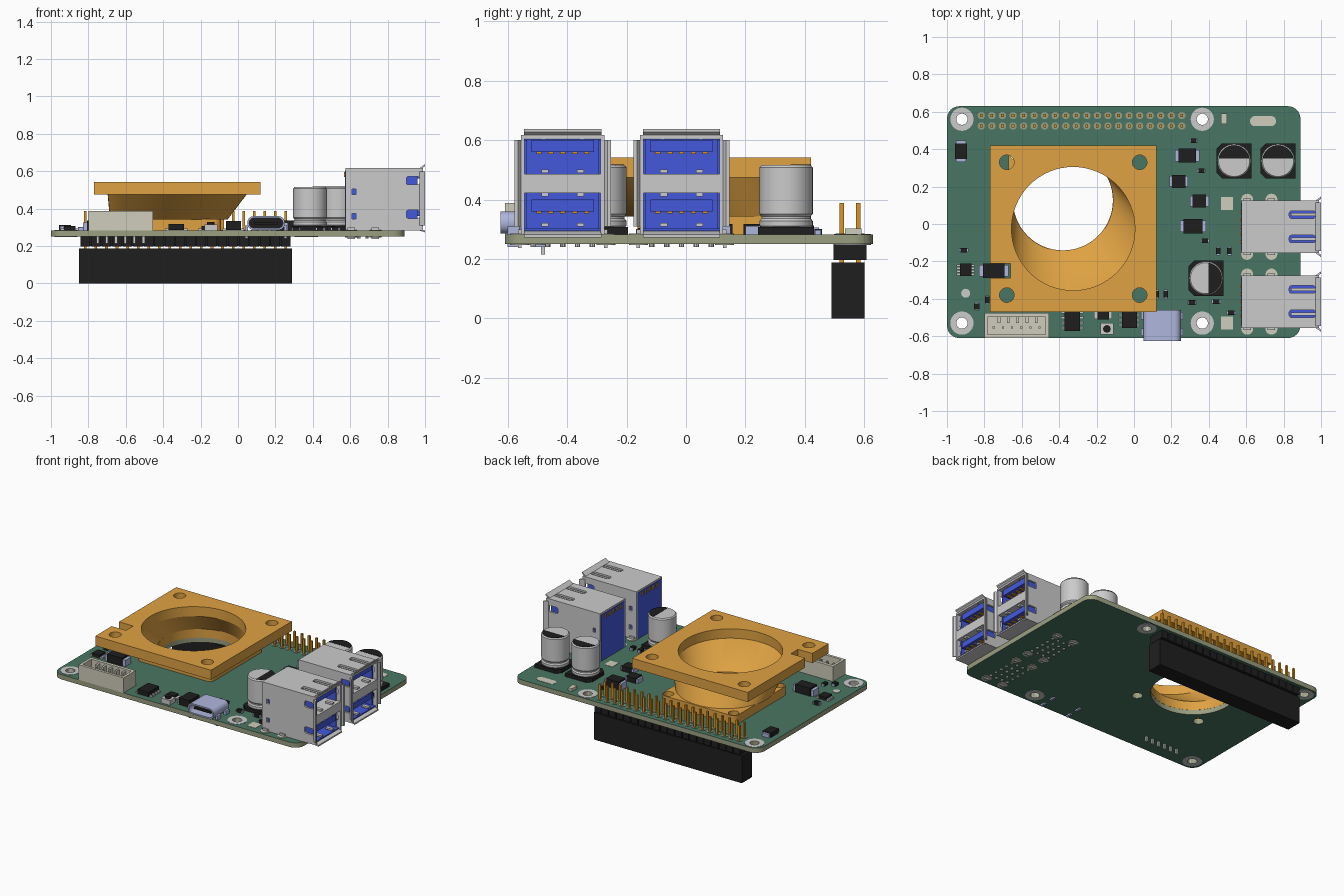
import bpy, bmesh, math
from mathutils import Matrix

if "Cube" in bpy.data.objects:
    bpy.data.objects.remove(bpy.data.objects["Cube"])

def mat(name, r, g, b):
    m = bpy.data.materials.new(name)
    m.diffuse_color = (r ** 2.2, g ** 2.2, b ** 2.2, 1)
    m.use_nodes = True
    m.node_tree.nodes["Principled BSDF"].inputs["Base Color"].default_value = m.diffuse_color
    return m

GREEN = mat("green", .29, .46, .39)
OLIVE = mat("olive", .60, .62, .50)
ORANGE = mat("orange", .87, .63, .27)
BLACK = mat("black", .14, .14, .14)
BLUE = mat("blue", .27, .35, .86)
SILVER = mat("silver", .73, .73, .73)
GOLD = mat("gold", .85, .58, .15)
CREAM = mat("cream", .81, .80, .73)
LAV = mat("lavender", .68, .71, .86)
T, U = .283, .25          # top and underside of the board

def finish(name, bm, m):
    bmesh.ops.recalc_face_normals(bm, faces=bm.faces)
    me = bpy.data.meshes.new(name)
    bm.to_mesh(me)
    bm.free()
    me.materials.append(m)
    ob = bpy.data.objects.new(name, me)
    bpy.context.collection.objects.link(ob)
    return ob

def boxes(name, items, m):
    """items: (x0, x1, y0, y1, z0, z1)"""
    bm = bmesh.new()
    for a, b, c, d, e, f in items:
        M = Matrix.Translation(((a + b) / 2, (c + d) / 2, (e + f) / 2)) @ Matrix.Diagonal((b - a, d - c, f - e, 1))
        bmesh.ops.create_cube(bm, size=1, matrix=M)
    return finish(name, bm, m)

def discs(name, pts, z0, z1, m, n=20):
    """pts: (x, y, radius)"""
    bm = bmesh.new()
    for x, y, r in pts:
        bmesh.ops.create_cone(bm, cap_ends=True, segments=n, radius1=r, radius2=r, depth=z1 - z0,
                              matrix=Matrix.Translation((x, y, (z0 + z1) / 2)))
    return finish(name, bm, m)

def loft(name, rings, m, n=64, closed=False):
    """rings: (cx, cy, radius, z)"""
    bm = bmesh.new()
    vs = [[bm.verts.new((x + r * math.cos(2 * math.pi * i / n), y + r * math.sin(2 * math.pi * i / n), z))
           for i in range(n)] for x, y, r, z in rings]
    pairs = list(zip(vs, vs[1:])) + ([(vs[-1], vs[0])] if closed else [])
    for a, b in pairs:
        for i in range(n):
            j = (i + 1) % n
            bm.faces.new((a[i], a[j], b[j], b[i]))
    if not closed:
        bm.faces.new(vs[0])
        bm.faces.new(vs[-1])
    return finish(name, bm, m)

def circle(x, y, r, n=32):
    return [(x + r * math.cos(2 * math.pi * i / n), y + r * math.sin(2 * math.pi * i / n)) for i in range(n)]

def rect(x0, x1, y0, y1, r=0, n=6):
    if not r:
        return [(x0, y0), (x1, y0), (x1, y1), (x0, y1)]
    out = []
    for k, (x, y) in enumerate([(x1 - r, y1 - r), (x0 + r, y1 - r), (x0 + r, y0 + r), (x1 - r, y0 + r)]):
        out += [(x + r * math.cos(math.pi / 2 * (k + i / n)), y + r * math.sin(math.pi / 2 * (k + i / n)))
                for i in range(n + 1)]
    return out

def plate(name, outlines, z0, z1, m, upright=False):
    """Flat plate with holes. upright: outlines lie in x-z, z0..z1 then run along y."""
    cu = bpy.data.curves.new(name, 'CURVE')
    cu.dimensions, cu.fill_mode, cu.extrude = '2D', 'BOTH', (z1 - z0) / 2
    for o in outlines:
        s = cu.splines.new('POLY')
        s.points.add(len(o) - 1)
        for p, (x, y) in zip(s.points, o):
            p.co = (x, y, 0, 1)
        s.use_cyclic_u = True
    tmp = bpy.data.objects.new("tmp", cu)
    bpy.context.collection.objects.link(tmp)
    me = bpy.data.meshes.new_from_object(tmp.evaluated_get(bpy.context.evaluated_depsgraph_get()))
    bpy.data.objects.remove(tmp)
    bm = bmesh.new()
    bm.from_mesh(me)
    bmesh.ops.remove_doubles(bm, verts=bm.verts, dist=1e-5)
    for f in bm.faces:
        f.material_index = 0
    mid = (z0 + z1) / 2
    M = Matrix.Translation((0, mid, 0)) @ Matrix.Rotation(math.pi / 2, 4, 'X') if upright else Matrix.Translation((0, 0, mid))
    bmesh.ops.transform(bm, matrix=M, verts=bm.verts)
    return finish(name, bm, m)

# circuit board: green faces, olive edge
mounts = [(x, y) for x in (-.92, .365) for y in (-.53, .56)]
DX, DY = -.38, .126       # lower duct centre
screws = [(DX + a, DY + b) for a in (-.25, .25) for b in (-.25, .25)]
board = plate("board", [rect(-1, .89, -.61, .63, .067), circle(DX, DY, .268, 64)]
              + [circle(x, y, .03) for x, y in mounts] + [circle(x, y, .033) for x, y in screws], U, T, GREEN)
board.data.materials.append(OLIVE)
for f in board.data.polygons:
    f.material_index = 0 if abs(f.normal.z) > .5 else 1
for i, (x, y) in enumerate(mounts):
    plate(f"mount_ring_{i}", [circle(x, y, .062), circle(x, y, .03)], U - .002, T + .002, SILVER)

# fan duct: wide top flange, skewed funnel, small base flange
TX, TY = -.325, -.025
top = [(-.77, -.47), (.12, -.47), (.12, .42), (-.77, .42), (-.77, -.21), (-.66, -.21), (-.66, -.29), (-.77, -.29)]
plate("duct_top_flange", [top, circle(TX, TY, .33, 64)]
      + [circle(TX + a, TY + b, .039) for a in (-.355, .355) for b in (-.355, .355)], .475, .542, ORANGE)
loft("duct_funnel", [(TX, TY, .33, .477), (TX, TY, .372, .477), (DX + .01, DY - .03, .315, .343), (DX, DY, .267, .343)],
     ORANGE, closed=True)
plate("duct_base_flange", [rect(DX - .29, DX + .29, DY - .29, DY + .29, .04), circle(DX, DY, .267, 64)]
      + [circle(x, y, .033) for x, y in screws], T, .345, ORANGE)

# pin header and socket
px = [-.816 + i * .0564 for i in range(20)]
pins = [(x, y) for x in px for y in (.524, .58)]
boxes("header_pins", [(x - .007, x + .007, y - .007, y + .007, .15, .388) for x, y in pins], GOLD)
discs("header_pads", [(x, y, .02) for x, y in pins], T, T + .003, OLIVE, 16)
boxes("header_socket", [(-.85, .29, .49, .60, 0, .188)], BLACK)
boxes("header_spacer", [(x - .025, x + .025, .497, .607, .197, U) for x in px]
      + [(-.84, .28, .51, .595, .2, U)], BLACK)

# stacked USB ports
for k, cy in enumerate((-.415, -.015)):
    n = f"usb_{k}_"
    plate(n + "shell_top", [rect(.575, .99, cy - .14, cy + .14)]
          + [rect(.83, .97, cy + s - .02, cy + s + .02, .012) for s in (-.065, .065)], .605, .617, SILVER)
    side = [rect(.575, .99, T, .617)] + [rect(.9, .97, z - .022, z + .022, .012) for z in (.37, .55)] \
        + [rect(.61, .63, z - .015, z + .015) for z in (.36, .49)]
    for s in (-1, 1):
        plate(f"{n}shell_side_{s}", side, cy + s * .134 - .006, cy + s * .134 + .006, SILVER, True)
        plate(f"{n}side_lip_{s}", [[(.97, cy + s * .14), (1, cy + s * .162), (1, cy + s * .15), (.975, cy + s * .13)]],
              .31, .60, SILVER)
    plate(n + "top_lip", [[(.97, .617), (1, .638), (1, .628), (.975, .605)]], cy - .13, cy + .13, SILVER, True)
    plate(n + "bottom_lip", [[(.89, T), (.97, T), (1, T - .01), (1, T), (.97, .295), (.89, .295)]],
          cy - .13, cy + .13, SILVER, True)
    boxes(n + "core", [(.573, .74, cy - .128, cy + .128, T, .604)]
          + [(.74, .97, cy - .105, cy + .105, z, z + .04) for z in (.36, .56)]
          + [(.74, .96, cy + s * .124 - .004, cy + s * .124 + .004, .295, .60) for s in (-1, 1)]
          + [(.74, .98, cy - .128, cy + .128, .295, .303)], BLUE)
    boxes(n + "middle_band", [(.74, .99, cy - .128, cy + .128, .423, .487)], SILVER)
    boxes(n + "springs", [(.84, .985, cy + s - .008, cy + s + .008, .602, .612) for s in (-.065, .065)]
          + [(.93, .98, cy + s - .012, cy + s + .012, z, z + .012) for s in (-.06, .06) for z in (.31, .49, .411)], SILVER)
    boxes(n + "contacts", [(.75, .95, cy + s * .04 - .009, cy + s * .04 + .009, z - .006, z)
                           for s in (-2, -1, 0, 1, 2) for z in (.36, .56)]
          + [(.567, .575, cy + s * .04 - .008, cy + s * .04 + .008, .57, .595) for s in (-2, -1, 0, 1, 2)], GOLD)
    tabs = [(x, cy + s) for x in (.605, .735) for s in (-.145, .145)]
    discs(n + "tab_pads", [(x, y, .032) for x, y in tabs], U - .003, T + .003, CREAM)
    boxes(n + "tabs", [(x - .02, x + .02, y - .006, y + .006, .238, .30) for x, y in tabs], SILVER)
    discs(n + "solder_tips", [(.6 + r * .045, cy + s * .05, .009) for r in range(4) for s in (-2, -1, 0, 1, 2)],
          .24, T, SILVER, 8)

# electrolytic capacitors: chamfered base, crimped can, dark half on top
for k, (x, y, turn) in enumerate([(.535, .337, 90), (.77, .337, 90), (.385, -.29, 0)]):
    h, c = .094, .03
    plate(f"capacitor_{k}_base", [[(x - h + c, y - h), (x + h, y - h), (x + h, y + h), (x - h + c, y + h),
                                   (x - h, y + h - c), (x - h, y - h + c)]], T, .308, BLACK)
    loft(f"capacitor_{k}_can", [(x, y, r, z) for r, z in [(.084, .305), (.09, .312), (.09, .328), (.083, .336), (.083, .344),
                                (.09, .352), (.09, .508), (.083, .516)]], SILVER, 40)
    seg = [math.radians(turn - 80 + i * 8) for i in range(21)]
    plate(f"capacitor_{k}_mark", [[(x + .083 * math.cos(a), y + .083 * math.sin(a)) for a in seg]], .515, .518, BLACK)

# white cable connector
x0, x1, y0, y1 = -.80, -.455, -.61, -.475
boxes("cable_connector", [(x0, x1, y0, y1, T, .305), (x0, x1, y1 - .022, y1, T, .388), (x0, x0 + .018, y0, y1, T, .388),
                          (x1 - .018, x1, y0, y1, T, .388), (x0, x1, y0, y0 + .018, T, .388)]
      + [(x0 + .07 + i * .05, x0 + .085 + i * .05, -.53, -.49, .30, .375) for i in range(5)], CREAM)
cx = [x0 + .05 + i * .049 for i in range(6)]
boxes("cable_connector_pins", [(x - .006, x + .006, -.56, -.548, .30, .37) for x in cx]
      + [(x - .007, x + .007, -.488, -.474, .215, T) for x in cx], SILVER)

# USB-C style power socket
plate("power_socket_shell", [rect(.05, .25, T + .003, .36, .034), rect(.06, .24, T + .013, .35, .026)], -.625, -.46, LAV, True)
plate("power_socket_back", [rect(.055, .245, T + .008, .355, .03)], -.5, -.462, BLACK, True)
boxes("power_socket_tongue", [(.085, .215, -.605, -.49, .315, .33)], BLACK)
boxes("power_socket_feet", [(x - .008, x + .008, y - .02, y + .02, .24, .31) for x in (.045, .255) for y in (-.58, -.49)], LAV)

# surface-mount parts: (x, y, length along x, length along y, height)
smd = [(-.925, .39, .065, .115, .03), (.285, .365, .13, .075, .055), (.24, .228, .10, .07, .035), (.35, .122, .10, .07, .035),
       (.315, -.012, .14, .075, .055), (.32, .445, .04, .025, .018), (.36, .285, .045, .025, .022), (.38, -.09, .045, .025, .022),
       (.45, -.145, .025, .045, .022), (.51, -.145, .025, .045, .022), (-.91, -.14, .05, .025, .022), (-.75, -.25, .16, .075, .055),
       (-.785, -.405, .025, .045, .018), (-.84, -.44, .03, .045, .02), (.17, -.375, .025, .05, .02), (.12, -.375, .025, .05, .02),
       (.31, -.42, .05, .025, .02), (.44, -.415, .05, .025, .02), (.52, -.475, .05, .025, .02)]
body, ends = [], []
for x, y, w, d, h in smd:
    a, b = w / 2, d / 2
    ex, ey = (a, b * .8) if w > d else (a * .8, b)
    bx, by = (a * .72, b) if w > d else (a, b * .72)
    body.append((x - bx, x + bx, y - by, y + by, T, T + h))
    ends.append((x - ex, x + ex, y - ey, y + ey, T, T + h * .8))
boxes("chip_part_bodies", body, BLACK)
boxes("chip_part_terminals", ends, LAV)

# integrated circuits with leads, and a push button
ics = [(-.33, -.515, .085, .115, .035), (-.90, -.245, .06, .065, .025), (-.025, -.50, .08, .11, .05), (-.165, -.485, .06, .05, .025)]
boxes("integrated_circuits", [(x - w / 2, x + w / 2, y - d / 2, y + d / 2, T + .003, T + h) for x, y, w, d, h in ics], BLACK)
boxes("circuit_leads", [(x - w / 2 - .018, x + w / 2 + .018, y + d * t - .006, y + d * t + .006, T, T + .012)
                        for x, y, w, d, h in ics for t in (-.36, -.12, .12, .36)], SILVER)
boxes("push_button", [(-.18, -.11, -.592, -.53, T, .315)], SILVER)
discs("push_button_cap", [(-.145, -.561, .02)], .314, .33, BLACK)
boxes("indicator_light", [(.464, .496, .535, .59, T, T + .02)], CREAM)

# pale printed patches and test pad
plate("label_pill", [rect(.62, .76, .523, .577, .027)], T, T + .002, CREAM)
boxes("label_patches", [(.465, .53, .075, .145, T, T + .002), (.465, .53, -.565, -.495, T, T + .002)], CREAM)
discs("test_pad", [(-.90, -.37, .024)], T, T + .003, SILVER)

for o in bpy.data.objects:
    o.select_set(True)
    bpy.context.view_layer.objects.active = o
bpy.ops.object.shade_smooth_by_angle(angle=math.radians(32))
